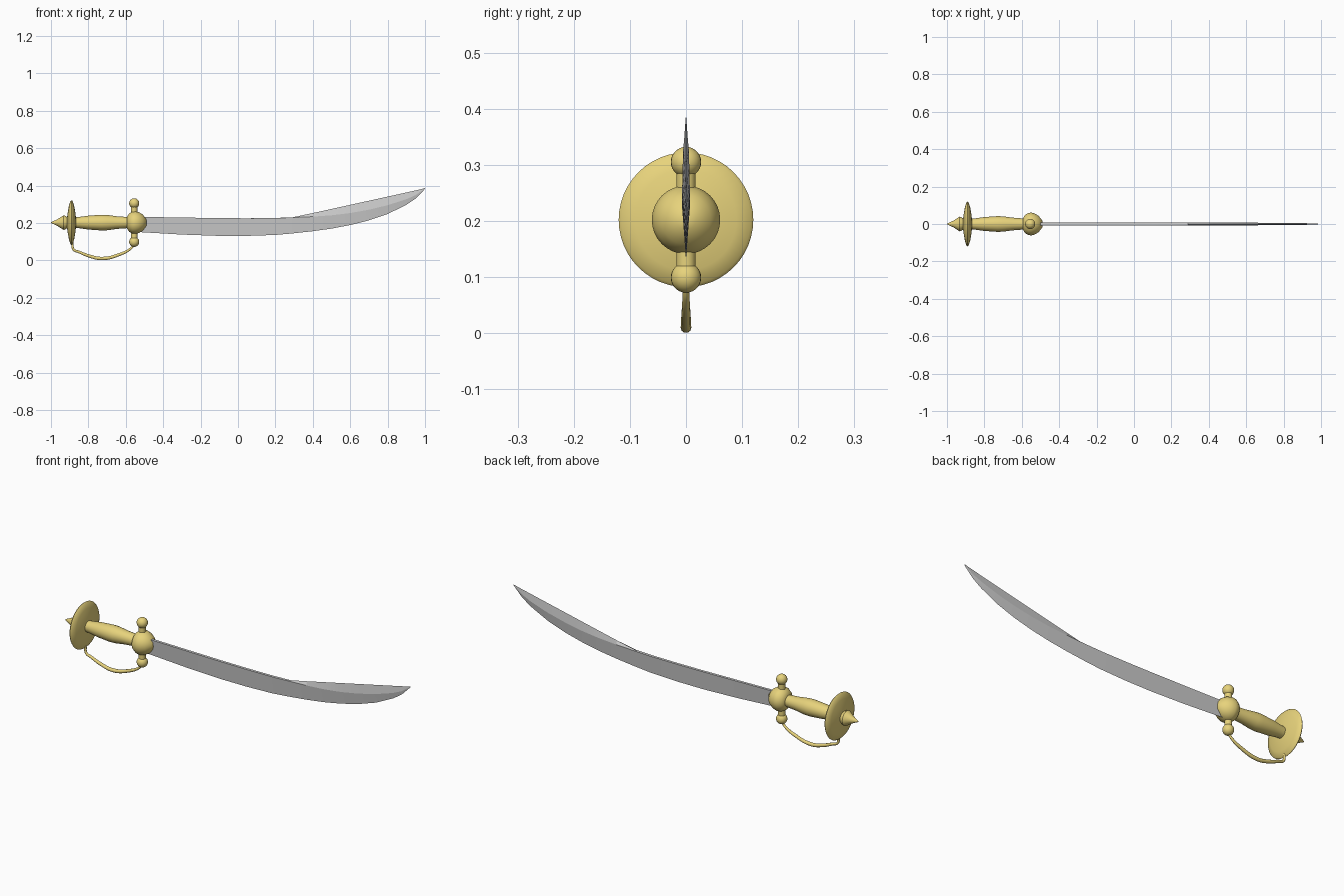
import bpy, bmesh, math
from mathutils import Vector

if "Cube" in bpy.data.objects:
    bpy.data.objects.remove(bpy.data.objects["Cube"])

gold = bpy.data.materials.new("gold")
gold.diffuse_color = (0.8, 0.65, 0.2, 1)
gold.use_nodes = True
gold.node_tree.nodes["Principled BSDF"].inputs["Base Color"].default_value = gold.diffuse_color


def finish(name, bm, mat=None, angle=35):
    bmesh.ops.recalc_face_normals(bm, faces=bm.faces[:])
    me = bpy.data.meshes.new(name)
    bm.to_mesh(me)
    bm.free()
    ob = bpy.data.objects.new(name, me)
    bpy.context.collection.objects.link(ob)
    if mat:
        me.materials.append(mat)
    bpy.ops.object.select_all(action='DESELECT')
    ob.select_set(True)
    bpy.context.view_layer.objects.active = ob
    bpy.ops.object.shade_smooth_by_angle(angle=math.radians(angle))
    return ob


def loft(bm, rings):
    """Skin a list of closed point rings and cap both ends."""
    vr = [[bm.verts.new(p) for p in r] for r in rings]
    n = len(vr[0])
    for a, b in zip(vr, vr[1:]):
        for i in range(n):
            j = (i + 1) % n
            bm.faces.new((a[i], a[j], b[j], b[i]))
    bm.faces.new(vr[0])
    bm.faces.new(vr[-1])


def turned(name, profile, axis='x', base=(0, 0, 0.202), n=32):
    """Solid of revolution; profile = (position along axis, radius)."""
    bm = bmesh.new()
    rings = []
    for t, r in profile:
        ring = []
        for k in range(n):
            c = r * math.cos(2 * math.pi * k / n)
            s = r * math.sin(2 * math.pi * k / n)
            p = (t, c, s) if axis == 'x' else (c, s, t)
            ring.append(Vector(base) + Vector(p))
        rings.append(ring)
    loft(bm, rings)
    return finish(name, bm, gold)


# Hilt: pommel spike, disc, grip and guard hub turned about the x axis
turned("pommel_spike", [(-1, 0.002), (-0.965, 0.018), (-0.933, 0.039),
                        (-0.926, 0.038), (-0.905, 0.024), (-0.89, 0.022)])
turned("pommel_disc", [(-0.915, 0.02), (-0.911, 0.05), (-0.904, 0.09), (-0.896, 0.115),
                       (-0.89, 0.12), (-0.884, 0.115), (-0.876, 0.09),
                       (-0.869, 0.05), (-0.866, 0.02)], n=48)
turned("grip", [(-0.88, 0.028), (-0.85, 0.03), (-0.80, 0.037), (-0.73, 0.042),
                (-0.70, 0.041), (-0.65, 0.034), (-0.57, 0.028)])
turned("guard_hub", [(-0.594, 0.03), (-0.583, 0.048), (-0.565, 0.059), (-0.55, 0.061),
                     (-0.53, 0.056), (-0.51, 0.044), (-0.49, 0.018), (-0.488, 0.004)])

# Guard arms with ball ends above and below the hub
for label, s in (("upper", 1), ("lower", -1)):
    turned(label + "_guard_arm", [(s * 0.03, 0.017), (s * 0.09, 0.017)],
           'z', (-0.555, 0, 0.202))
    bm = bmesh.new()
    bmesh.ops.create_uvsphere(bm, u_segments=24, v_segments=14, radius=0.027)
    bmesh.ops.translate(bm, verts=bm.verts[:], vec=(-0.555, 0, 0.202 + s * 0.103))
    finish(label + "_guard_ball", bm, gold)

# Knuckle bow from the lower ball to the disc, thickest in the middle
path = [(-0.555, 0.085, 0.6), (-0.575, 0.062, 0.7), (-0.63, 0.033, 0.9), (-0.725, 0.010, 1.05),
        (-0.80, 0.025, 0.95), (-0.85, 0.045, 0.8), (-0.879, 0.058, 0.7), (-0.885, 0.095, 0.7)]
cu = bpy.data.curves.new("knuckle_bow", 'CURVE')
cu.dimensions = '3D'
cu.bevel_depth = 0.0092
cu.bevel_resolution = 3
cu.resolution_u = 8
cu.use_fill_caps = True
sp = cu.splines.new('BEZIER')
sp.bezier_points.add(len(path) - 1)
for bp, (x, z, r) in zip(sp.bezier_points, path):
    bp.co = (x, 0, z)
    bp.radius = r
    bp.handle_left_type = bp.handle_right_type = 'AUTO'
cu.materials.append(gold)
bow = bpy.data.objects.new("knuckle_bow", cu)
bpy.context.collection.objects.link(bow)

# Blade: x, top z, ridge z, bottom z, half thickness
sections = [(-0.54, 0.233, 0.233, 0.152, 0.007), (-0.3, 0.229, 0.229, 0.138, 0.007),
            (-0.1, 0.226, 0.226, 0.131, 0.007), (0.05, 0.225, 0.225, 0.131, 0.007),
            (0.2, 0.227, 0.226, 0.136, 0.007), (0.29, 0.230, 0.229, 0.144, 0.007),
            (0.4, 0.253, 0.234, 0.156, 0.007), (0.5, 0.275, 0.241, 0.170, 0.007),
            (0.6, 0.297, 0.253, 0.189, 0.007), (0.7, 0.319, 0.271, 0.214, 0.0065),
            (0.8, 0.341, 0.295, 0.248, 0.006), (0.9, 0.363, 0.327, 0.297, 0.005),
            (0.95, 0.374, 0.349, 0.331, 0.003), (0.999, 0.386, 0.384, 0.381, 0.0005)]
bm = bmesh.new()
loft(bm, [[(x, 0, top), (x, t, mid), (x, 0, bot), (x, -t, mid)]
          for x, top, mid, bot, t in sections])
finish("blade", bm, angle=12)
